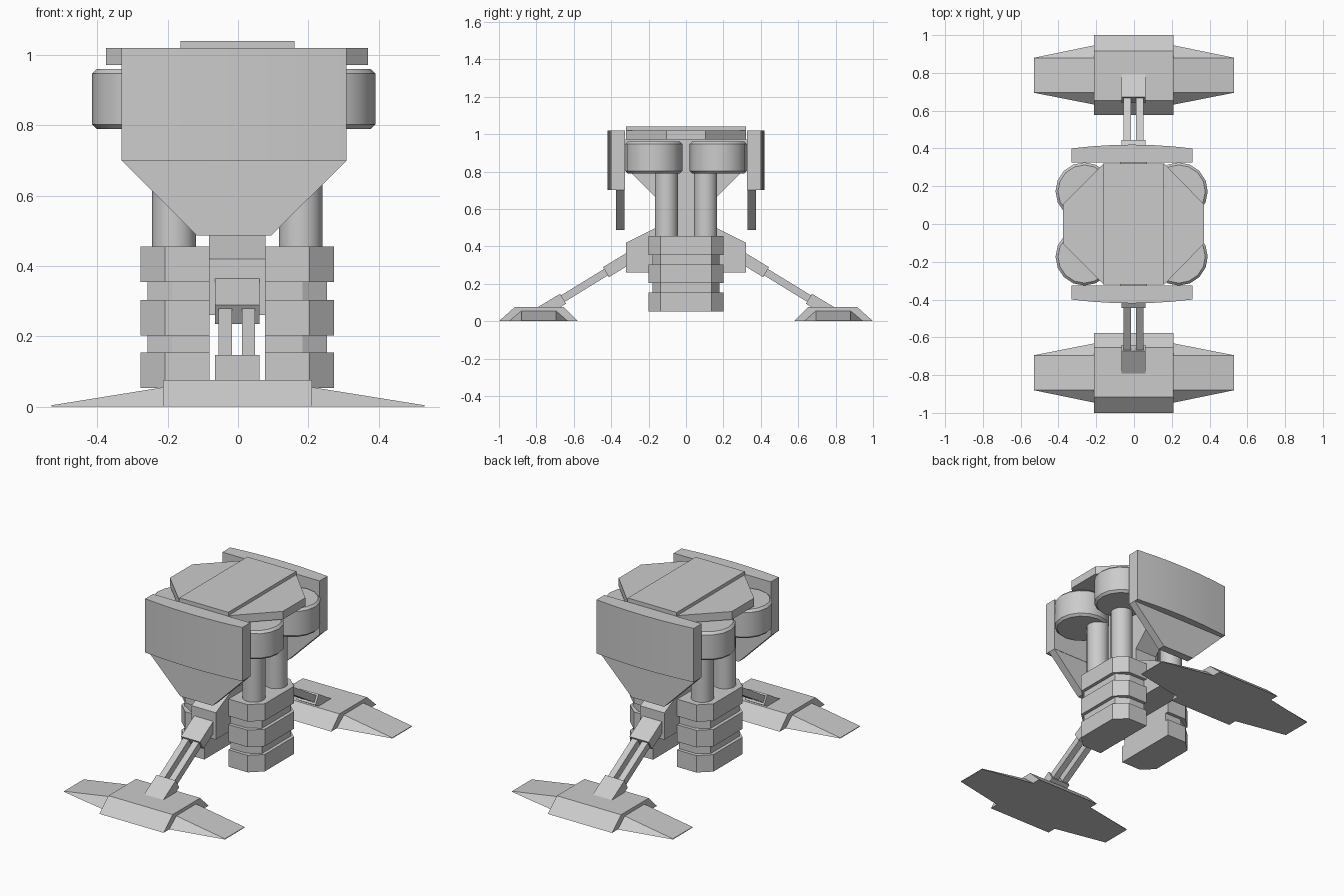
import bpy, bmesh, math
from mathutils import Matrix, Vector

if "Cube" in bpy.data.objects:
    bpy.data.objects.remove(bpy.data.objects["Cube"], do_unlink=True)

grey = bpy.data.materials.new("plain grey")
grey.use_nodes = True
colour = (0.6, 0.6, 0.6, 1)
grey.diffuse_color = colour
grey.node_tree.nodes["Principled BSDF"].inputs["Base Color"].default_value = colour


def finish(name, bm, smooth=False):
    bmesh.ops.recalc_face_normals(bm, faces=bm.faces)
    mesh = bpy.data.meshes.new(name)
    bm.to_mesh(mesh)
    bm.free()
    mesh.materials.append(grey)
    obj = bpy.data.objects.new(name, mesh)
    bpy.context.collection.objects.link(obj)
    if smooth:
        bpy.ops.object.select_all(action='DESELECT')
        obj.select_set(True)
        bpy.context.view_layer.objects.active = obj
        bpy.ops.object.shade_smooth_by_angle(angle=math.radians(35))
    return obj


def loft(bm, ring_a, ring_b):
    """Closed solid between two rings with equal point counts."""
    a = [bm.verts.new(p) for p in ring_a]
    b = [bm.verts.new(p) for p in ring_b]
    bm.faces.new(a)
    bm.faces.new(b)
    for i in range(len(a)):
        j = (i + 1) % len(a)
        bm.faces.new((a[i], a[j], b[j], b[i]))


def prism(name, outline, axis, low, high, smooth=False):
    """Extrude a 2D outline along an axis."""
    def place(p, t):
        return {'x': (t, p[0], p[1]), 'y': (p[0], t, p[1]), 'z': (p[0], p[1], t)}[axis]
    bm = bmesh.new()
    loft(bm, [place(p, low) for p in outline], [place(p, high) for p in outline])
    return finish(name, bm, smooth)


def cylinder(name, x, y, radius, low, high, bevel=0, sides=24):
    bm = bmesh.new()
    bmesh.ops.create_cone(bm, cap_ends=True, segments=sides, radius1=radius, radius2=radius,
                          depth=high - low, matrix=Matrix.Translation((x, y, (low + high) / 2)))
    if bevel:
        rims = [e for e in bm.edges if abs(e.verts[0].co.z - e.verts[1].co.z) < 1e-5]
        bmesh.ops.bevel(bm, geom=rims, offset=bevel, segments=1, affect='EDGES')
    return finish(name, bm, True)


def beam(name, x, half_width, start, end, thick, side):
    """Box along a sloped line in the y-z plane."""
    a, b = Vector((0, *start)), Vector((0, *end))
    d = (b - a).normalized()
    n = Vector((0, -d.z, d.y)) * thick / 2
    ring = [a + n, b + n, b - n, a - n]
    prism(name, [(p.y * side, p.z) for p in ring], 'x', x - half_width, x + half_width)


# Roof: eight-sided slab with a raised middle strip
prism("roof_slab", [(-.375, -.105), (-.16, -.32), (.16, -.32), (.37, -.105),
                    (.37, .105), (.16, .32), (-.16, .32), (-.375, .105)], 'z', .972, 1.02)
prism("roof_strip", [(-.163, -.32), (.16, -.32), (.16, .32), (-.163, .32)], 'z', .972, 1.04)

# Central hull and hips
prism("hull", [(-.33, .97), (-.33, .83), (-.1, .6), (-.1, .4),
               (.1, .4), (.1, .6), (.33, .83), (.33, .97)], 'x', -.075, .07)
prism("hip_block", [(-.32, .26), (.32, .26), (.32, .42), (.165, .497),
                    (-.165, .497), (-.32, .42)], 'x', -.082, .078)

for sx, side_name in ((-1, "right"), (1, "left")):
    # Drums and pillars at the corners
    for sy, end_name in ((-1, "front"), (1, "back")):
        tag = f"{end_name}_{side_name}"
        cylinder(f"{tag}_drum", -.0125 + sx * .25, sy * .173, .153, .79, .96, .013, 16)
        cylinder(f"{tag}_pillar", -.002 + sx * .18, sy * .105, .062, .45, .82)

    # Stacked leg: wide blocks joined by narrower spacers
    def leg_layer(name, grow, low, high):
        outline = [(.079, -.2 + grow), (.206 - grow, -.2 + grow), (.275 - grow, -.137),
                   (.275 - grow, .137), (.206 - grow, .2 - grow), (.079, .2 - grow)]
        prism(name, [(-.002 + sx * x, y) for x, y in outline], 'z', low, high)

    for i, low in enumerate((.053, .203, .355)):
        leg_layer(f"{side_name}_leg_block_{i + 1}", 0, low, low + .101)
    for i, low in enumerate((.15, .3)):
        leg_layer(f"{side_name}_leg_spacer_{i + 1}", .02, low, low + .06)

for sy, end_name in ((-1, "front"), (1, "back")):
    # Armour: gently bowed upper plate over a thinner tapered lower plate
    steps = 6
    bow = []
    for i in range(steps + 1):
        t = 2 * i / steps - 1
        bow.append((-.011 + .32 * t, sy * (.42 - .02 * t * t)))
    prism(f"{end_name}_armour_upper", [(-.331, sy * .326), *bow, (.309, sy * .326)],
          'z', .7, 1.02, True)
    prism(f"{end_name}_armour_lower", [(-.331, .7), (-.118, .487), (.095, .487), (.309, .7)],
          'y', sy * .328, sy * .375)

    # Sloped strut: clamp, twin rods, clamp
    beam(f"{end_name}_upper_clamp", -.002, .063, (.25, .37), (.428, .262), .062, sy)
    for x in (-.036, .03):
        beam(f"{end_name}_rod", x, .019, (.4, .279), (.7, .095), .04, sy)
    beam(f"{end_name}_lower_clamp", -.002, .063, (.657, .12), (.79, .04), .062, sy)

    # Ground foot: trapezoid middle with wings tapering to the floor
    prism(f"{end_name}_foot", [(sy * y, z) for y, z in
                               ((.578, 0), (.655, .076), (.915, .076), (1, 0))],
          'x', -.213, .21)
    bm = bmesh.new()
    for sx in (-1, 1):
        root = [(.63, 0), (.695, .057), (.88, .057), (.948, 0)]
        tip = [(.695, 0), (.695, .004), (.88, .004), (.88, 0)]
        loft(bm, [(sx * .2, sy * y, z) for y, z in root],
             [(sx * .53, sy * y, z) for y, z in tip])
    finish(f"{end_name}_foot_wings", bm)
